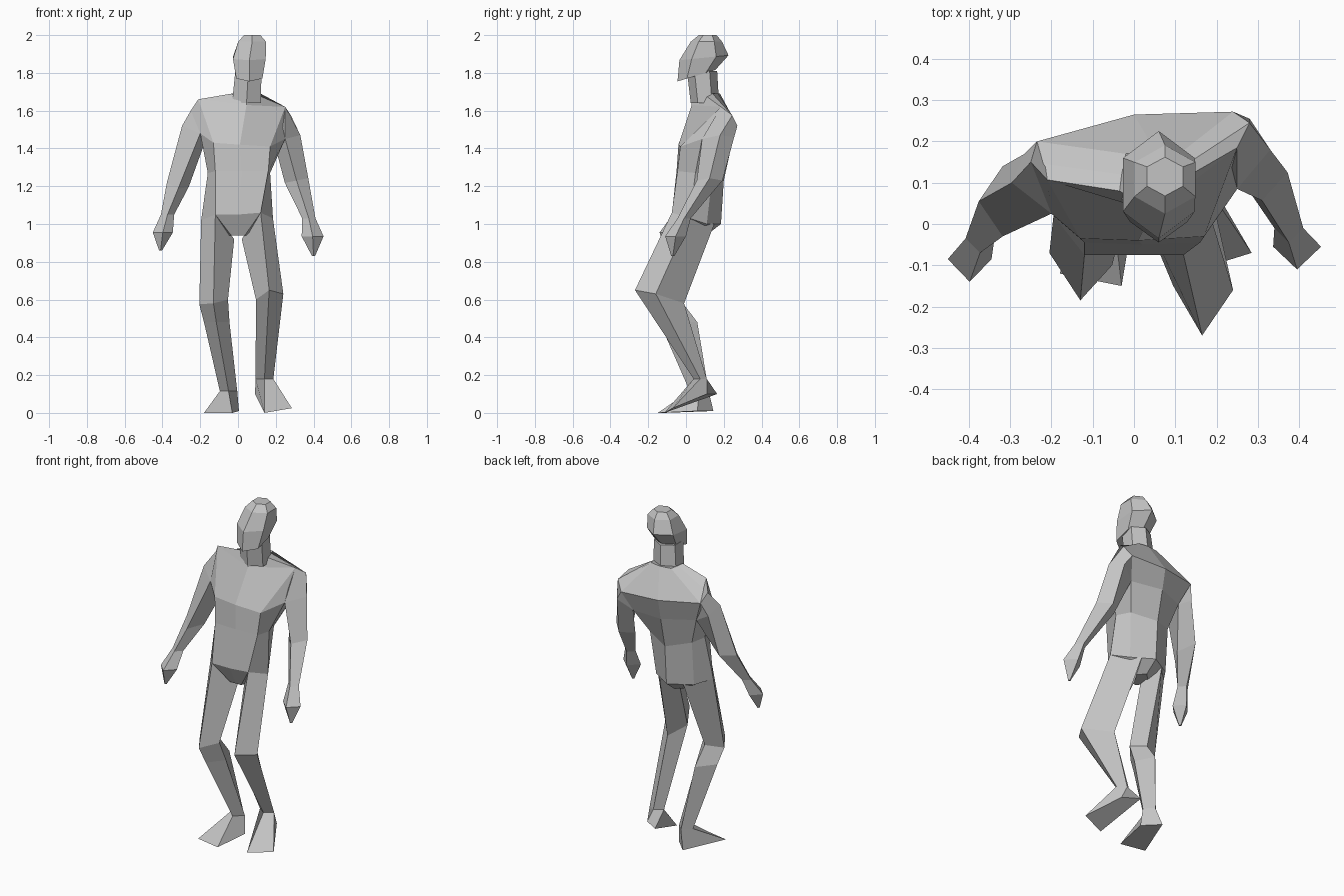
import bpy
import bmesh
from math import sin, cos, tau
from mathutils import Vector

default_cube = bpy.data.objects.get("Cube")
if default_cube:
    bpy.data.objects.remove(default_cube, do_unlink=True)

# One plain grey for the whole figure
GREY = (0.55, 0.55, 0.55, 1.0)
grey = bpy.data.materials.new("plain grey")
grey.use_nodes = True
grey.diffuse_color = GREY
grey.node_tree.nodes["Principled BSDF"].inputs["Base Color"].default_value = GREY


def section(x, y, z, width, depth, lean=0, roll=0, sides=4):
    """Ring of corners, counted from the front towards +x.
    lean lifts the back corners, roll lifts the +x corners."""
    ring = []
    for i in range(sides):
        angle = tau * i / sides
        across, along = width * sin(angle), -depth * cos(angle)
        ring.append((x + across, y + along, z + lean * along + roll * across))
    return ring


def loft(name, rings):
    """Closed, flat shaded skin over rings with equal corner counts."""
    bm = bmesh.new()
    loops = [[bm.verts.new(Vector(p)) for p in ring] for ring in rings]
    count = len(loops[0])
    for lower, upper in zip(loops, loops[1:]):
        for i in range(count):
            j = (i + 1) % count
            bm.faces.new((lower[i], lower[j], upper[j], upper[i]))
    bm.faces.new(loops[0])
    bm.faces.new(loops[-1])
    bmesh.ops.recalc_face_normals(bm, faces=bm.faces[:])
    mesh = bpy.data.meshes.new(name)
    bm.to_mesh(mesh)
    bm.free()
    mesh.materials.append(grey)
    body_part = bpy.data.objects.new(name, mesh)
    bpy.context.collection.objects.link(body_part)
    return body_part


# Torso outlines: front right, front middle, front left, left side,
# back left, back middle, back right, right side
hips = [(-.12, -.075, 1.05), (0, -.075, 1.05), (.12, -.075, 1.06), (.185, .02, 1.03),
        (.12, .11, 1), (0, .185, 1), (-.13, .11, 1), (-.195, .02, 1.02)]
waist = [(-.12, -.045, 1.28), (.02, -.05, 1.28), (.16, -.045, 1.28), (.17, .05, 1.27),
         (.14, .14, 1.26), (0, .2, 1.23), (-.13, .13, 1.26), (-.16, .05, 1.27)]
chest = [(-.13, -.035, 1.43), (.01, -.04, 1.42), (.17, -.03, 1.41), (.25, .085, 1.45),
         (.2, .215, 1.4), (0, .24, 1.41), (-.18, .16, 1.42), (-.2, .025, 1.48)]
shoulders = [(-.21, .107, 1.66), (.045, .03, 1.63), (.25, .185, 1.62), (.28, .245, 1.575),
             (.24, .272, 1.52), (0, .265, 1.53), (-.235, .2, 1.55), (-.25, .15, 1.6)]
collar = [(-.035, .08, 1.69), (.045, .03, 1.65), (.12, .11, 1.675), (.12, .14, 1.69),
          (.11, .17, 1.69), (.05, .18, 1.69), (-.02, .17, 1.69), (-.03, .12, 1.69)]
crotch = [(x * .3, .03 + (y - .03) * .5, .94) for x, y, z in hips]
loft("torso", [crotch, hips, waist, chest, shoulders, collar])

# Neck and head
loft("neck", [
    section(.045, .1, 1.64, .088, .075, sides=6),
    section(.055, .085, 1.81, .08, .08, sides=6),
])
loft("head", [
    section(.06, .055, 1.785, .08, .1, lean=.3, sides=6),
    section(.06, .095, 1.88, .1, .13, lean=.1, sides=6),
    section(.075, .108, 1.965, .085, .083, sides=6),
    section(.075, .115, 2, .05, .047, sides=6),
])

# Arms grow out of the shoulder and armpit corners of the torso
loft("left_arm", [
    [shoulders[2], shoulders[3], shoulders[4], (.18, .2, 1.5)],
    [chest[3], (.33, .18, 1.47), (.28, .255, 1.46), chest[4]],
    section(.31, .125, 1.23, .062, .068, roll=.2),
    section(.375, -.01, 1.03, .035, .035),
    section(.395, -.055, .935, .058, .055),
    section(.4, -.07, .83, .008, .008),
])
loft("right_arm", [
    [shoulders[0], (-.15, .13, 1.5), shoulders[6], shoulders[7]],
    [chest[7], chest[6], (-.265, .17, 1.47), (-.296, .1, 1.52)],
    section(-.318, .055, 1.21, .058, .085, lean=.3, roll=-.2),
    section(-.373, -.035, 1.05, .035, .035),
    section(-.398, -.085, .955, .053, .055),
    section(-.41, -.1, .86, .008, .008),
])

# Legs, from the hip corners of the torso to the ankle
left_ankle = section(.14, .075, .18, .047, .035)
right_ankle = section(-.05, .07, .115, .046, .05)
loft("left_leg", [
    [hips[2], hips[3], (.07, .15, 1), (.02, .03, .92)],
    [(.165, -.27, .65), (.24, -.16, .63), (.13, -.01, .58), (.095, -.15, .6)],
    left_ankle,
])
loft("right_leg", [
    [hips[0], (-.02, .03, .92), (-.08, .14, 1), hips[7]],
    [(-.13, -.185, .58), (-.053, -.1, .6), (-.11, -.02, .585), (-.205, -.07, .575)],
    [(-.115, -.14, .48), (-.045, -.05, .48), (-.1, .06, .48), (-.18, -.04, .48)],
    right_ankle,
])

# Feet: the left heel is raised
loft("left_foot", [
    left_ankle,
    [(.14, -.115, 0), (.285, -.07, .025), (.18, .11, .1), (.09, .165, .1)],
])
loft("right_foot", [
    right_ankle,
    [(-.03, -.15, 0), (.005, .06, .01), (-.08, .145, .01), (-.18, -.12, 0)],
])
